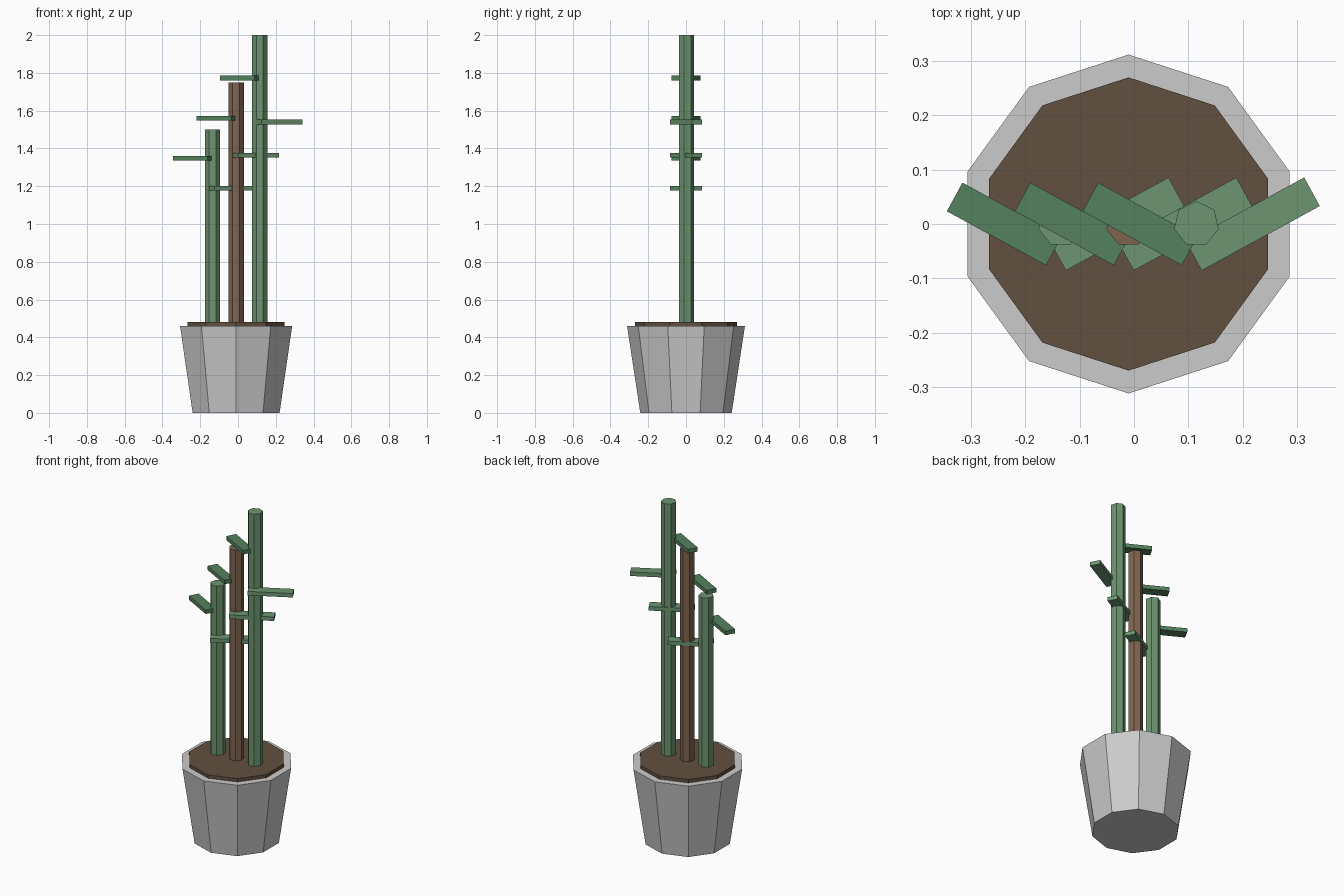
import bpy, math

if "Cube" in bpy.data.objects:
    bpy.data.objects.remove(bpy.data.objects["Cube"])

CX = -0.01          # pot axis
LEAF_ANGLE = math.radians(28.6)


def material(name, rgb):
    m = bpy.data.materials.new(name)
    m.diffuse_color = (*rgb, 1)
    m.use_nodes = True
    m.node_tree.nodes["Principled BSDF"].inputs["Base Color"].default_value = m.diffuse_color
    return m


green = material("green", (0.15, 0.30, 0.16))
dark_green = material("dark_green", (0.09, 0.22, 0.11))
bark = material("bark", (0.21, 0.13, 0.08))
earth = material("earth", (0.12, 0.08, 0.05))


def prism(name, sides, r1, r2, x, z0, z1, mat=None):
    bpy.ops.mesh.primitive_cone_add(vertices=sides, radius1=r1, radius2=r2,
                                    depth=z1 - z0, location=(x, 0, (z0 + z1) / 2))
    ob = bpy.context.object
    ob.name = name
    if mat:
        ob.data.materials.append(mat)


def leaf(name, length, x, z, angle, mat):
    bpy.ops.mesh.primitive_cube_add(size=1, location=(x, 0, z), rotation=(0, 0, angle))
    ob = bpy.context.object
    ob.name = name
    ob.scale = (length, 0.06, 0.024)
    ob.data.materials.append(mat)


# Tapered pot and soil disc
prism("pot", 10, 0.242, 0.312, CX, 0, 0.46)
prism("soil", 10, 0.27, 0.27, CX, 0.44, 0.48, earth)

# Three stems of rising height, each with a leaf on either side
for i, (top, left_z, right_z, mat) in enumerate([
        (1.50, 1.347, 1.19, green),
        (1.75, 1.56, 1.365, bark),
        (2.00, 1.773, 1.54, green)]):
    x = CX + (i - 1) * 0.125
    prism(f"stem_{i + 1}", 7, 0.042, 0.042, x, 0.46, top, mat)
    leaf(f"right_leaf_{i + 1}", 0.248, x + 0.104, right_z, LEAF_ANGLE, green)
    leaf(f"left_leaf_{i + 1}", 0.208, x - 0.104, left_z, -LEAF_ANGLE, dark_green)
